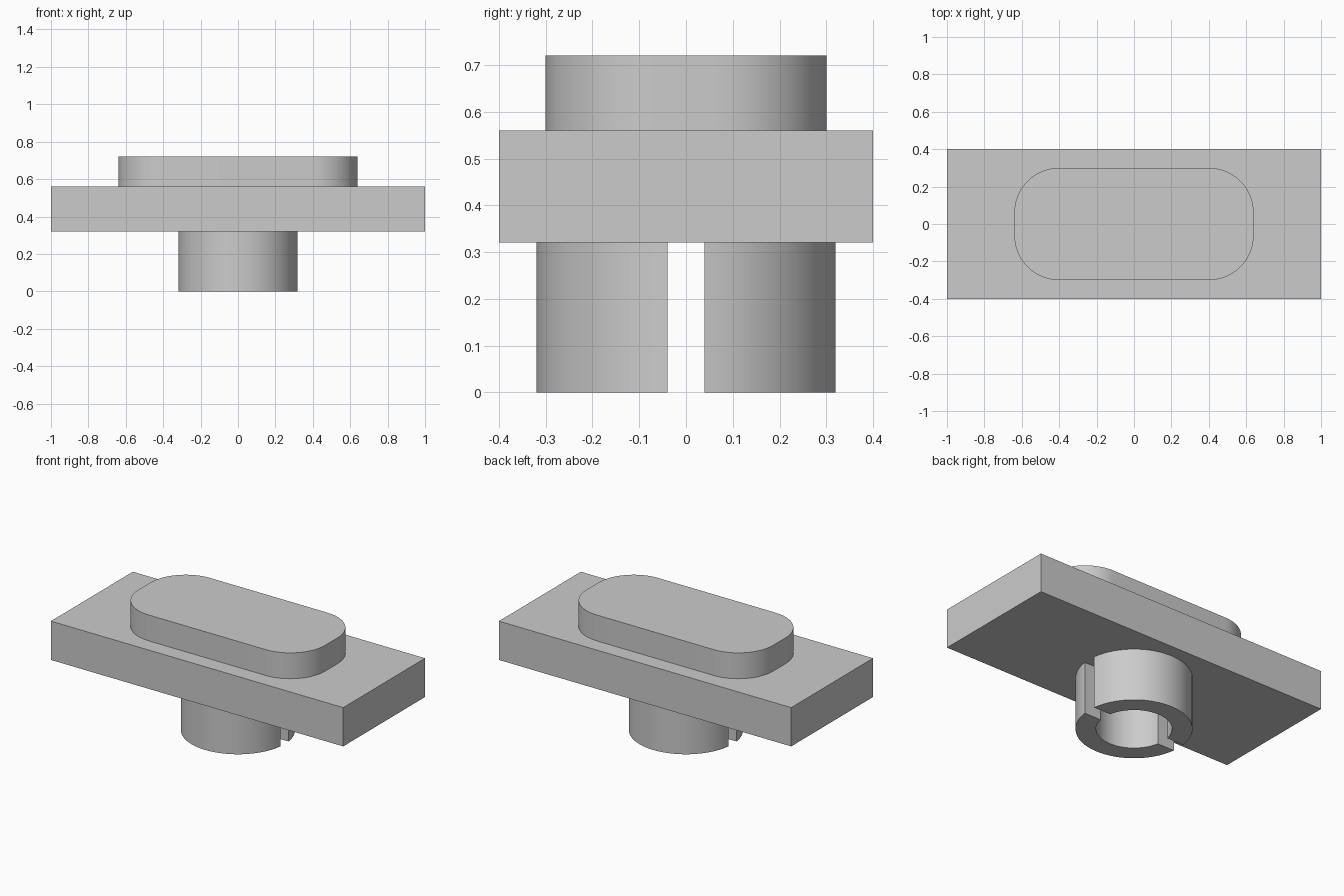
import bpy
import bmesh
from math import asin, cos, sin, pi, radians

old = bpy.data.objects.get("Cube")
if old:
    bpy.data.objects.remove(old, do_unlink=True)

# Single grey material
grey = bpy.data.materials.new("light_grey")
grey.use_nodes = True
colour = (0.6, 0.6, 0.6, 1)
grey.diffuse_color = colour
grey.node_tree.nodes["Principled BSDF"].inputs["Base Color"].default_value = colour


def arc(cx, cy, r, start, end, steps):
    angles = [start + (end - start) * i / steps for i in range(steps + 1)]
    return [(cx + r * cos(a), cy + r * sin(a)) for a in angles]


def prism(name, outline, bottom, top):
    """Extrude a flat counter-clockwise outline between two heights."""
    bm = bmesh.new()
    base = bm.faces.new([bm.verts.new((x, y, bottom)) for x, y in outline])
    result = bmesh.ops.extrude_face_region(bm, geom=[base], use_keep_orig=True)
    raised = [g for g in result["geom"] if isinstance(g, bmesh.types.BMVert)]
    bmesh.ops.translate(bm, verts=raised, vec=(0, 0, top - bottom))
    bmesh.ops.recalc_face_normals(bm, faces=bm.faces)
    mesh = bpy.data.meshes.new(name)
    bm.to_mesh(mesh)
    bm.free()
    mesh.materials.append(grey)
    obj = bpy.data.objects.new(name, mesh)
    bpy.context.collection.objects.link(obj)
    bpy.ops.object.select_all(action="DESELECT")
    obj.select_set(True)
    bpy.context.view_layer.objects.active = obj
    bpy.ops.object.shade_smooth_by_angle(angle=radians(30))
    return obj


# Rectangular base plate
prism("base_plate", [(-1, -0.4), (1, -0.4), (1, 0.4), (-1, 0.4)], 0.32, 0.56)

# Raised pad with rounded corners
radius = 0.24
pad = []
for i, (sx, sy) in enumerate([(1, 1), (-1, 1), (-1, -1), (1, -1)]):
    pad += arc(sx * (0.64 - radius), sy * (0.3 - radius), radius,
               i * pi / 2, (i + 1) * pi / 2, 16)
prism("raised_pad", pad, 0.56, 0.72)

# Hollow round stem, split into two halves by a slot
outer, inner, half_slot = 0.32, 0.208, 0.04
a, b = asin(half_slot / outer), asin(half_slot / inner)
half = arc(0, 0, outer, a, pi - a, 40) + arc(0, 0, inner, pi - b, b, 40)
for name, side in (("back_stem_half", 1), ("front_stem_half", -1)):
    prism(name, [(side * x, side * y) for x, y in half], 0, 0.32)
